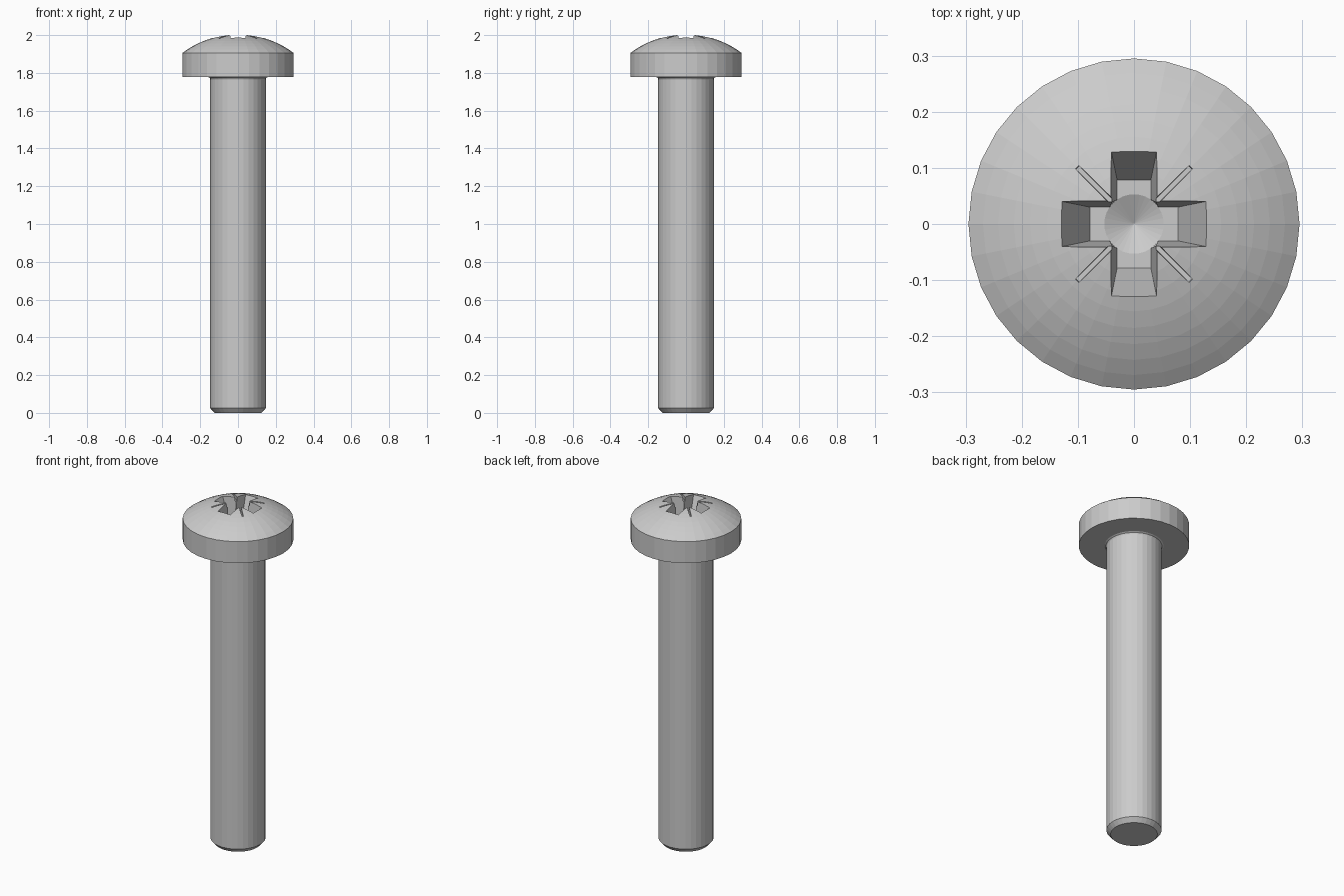
import bpy, bmesh, math

if "Cube" in bpy.data.objects:
    bpy.data.objects.remove(bpy.data.objects["Cube"])

def solid(name, rings):
    """Closed solid lofted through rings with equal point counts."""
    bm = bmesh.new()
    vs = [[bm.verts.new(p) for p in ring] for ring in rings]
    n = len(rings[0])
    for a, b in zip(vs, vs[1:]):
        for i in range(n):
            j = (i + 1) % n
            bm.faces.new((a[i], a[j], b[j], b[i]))
    bm.faces.new(vs[0][::-1])
    bm.faces.new(vs[-1])
    bmesh.ops.recalc_face_normals(bm, faces=bm.faces)
    me = bpy.data.meshes.new(name)
    bm.to_mesh(me)
    bm.free()
    ob = bpy.data.objects.new(name, me)
    bpy.context.collection.objects.link(ob)
    return ob

def circle(r, z, n=32):
    return [(r * math.cos(2 * math.pi * i / n), r * math.sin(2 * math.pi * i / n), z) for i in range(n)]

def rect(x0, x1, w, z):
    return [(x0, -w, z), (x1, -w, z), (x1, w, z), (x0, w, z)]

def cut(target, cutter):
    cutter.hide_render = True
    m = target.modifiers.new("cut", 'BOOLEAN')
    m.operation = 'DIFFERENCE'
    m.solver = 'EXACT'
    m.object = cutter
    bpy.context.view_layer.objects.active = target
    bpy.ops.object.modifier_apply(modifier=m.name)
    bpy.data.objects.remove(cutter)

# Screw body: chamfered shank, small fillet, head rim, domed top
profile = [(0.125, 0), (0.147, 0.025), (0.147, 1.765), (0.150, 1.773),
           (0.158, 1.778), (0.295, 1.778)]
R, apex = 0.489, 2.004
a_max = math.asin(0.295 / R)
for i in range(10):
    a = a_max * (1 - i / 10)
    profile.append((R * math.sin(a), apex - R + R * math.cos(a)))
profile.append((0.01, apex))
screw = solid("screw", [circle(r, z) for r, z in profile])

# Cross recess: two tapered slots at right angles
floor, top = 1.855, 2.02
for k in range(2):
    slot = solid("slot_cutter", [rect(-0.078, 0.078, 0.03, floor),
                                 rect(-0.142, 0.142, 0.043, top)])
    slot.rotation_euler.z = k * math.pi / 2
    cut(screw, slot)

# Round centre with a conical floor
cut(screw, solid("centre_cutter", [circle(0.001, floor - 0.025), circle(0.053, floor),
                                   circle(0.056, top)]))

# Four thin diagonal tick marks
for k in range(4):
    tick = solid("tick_cutter", [rect(0.04, 0.142, 0.004, 1.975), rect(0.04, 0.152, 0.006, top)])
    tick.rotation_euler.z = math.pi / 4 + k * math.pi / 2
    cut(screw, tick)
